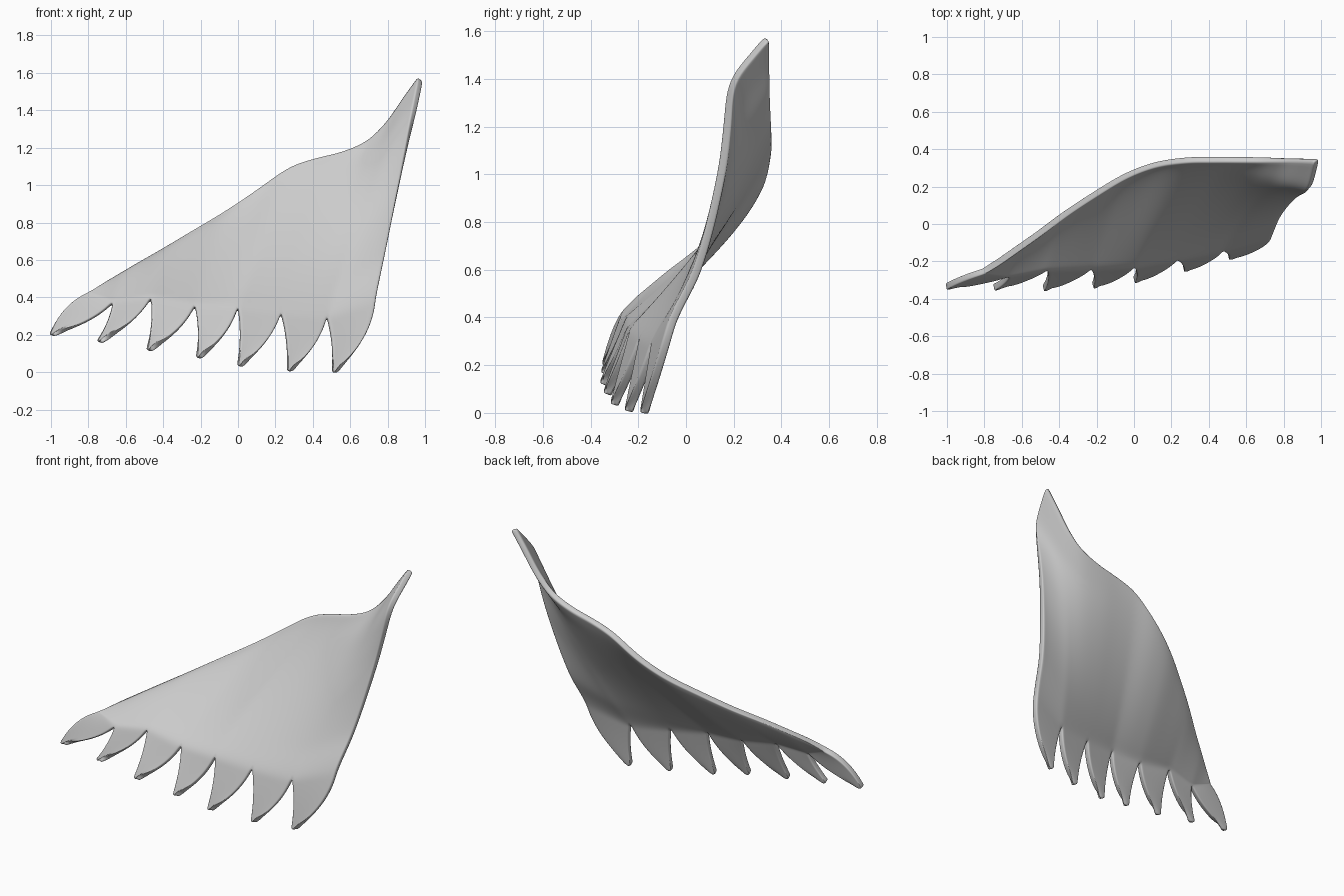
import bpy, bmesh
from mathutils import Vector

cube = bpy.data.objects.get("Cube")
if cube:
    bpy.data.objects.remove(cube)

FEATHERS, COLS, BODY_ROWS, TIP_ROWS = 7, 6, 14, 8


def spline(points, pos):
    """Smooth curve through evenly spaced points, pos counted in points."""
    last = len(points) - 1
    i = min(int(pos), last - 1)
    t = pos - i
    p0, p1, p2, p3 = (Vector(points[max(0, min(last, k))]) for k in range(i - 1, i + 3))
    return 0.5 * (2 * p1 + (p2 - p0) * t + (2 * p0 - 5 * p1 + 4 * p2 - p3) * t ** 2
                  + (3 * p1 - p0 - 3 * p2 + p3) * t ** 3)


def bezier(a, control, b, t):
    return a * (1 - t) ** 2 + control * 2 * t * (1 - t) + b * t ** 2


# Leading edge, two points per feather
top_edge = [(-.80, -.25, .42), (-.72, -.20, .475), (-.62, -.13, .535), (-.50, -.045, .605),
            (-.36, .06, .685), (-.20, .165, .78), (-.04, .26, .875), (.12, .32, .98),
            (.28, .343, 1.09), (.42, .345, 1.14), (.56, .345, 1.175), (.70, .345, 1.235),
            (.81, .345, 1.34), (.90, .345, 1.47), (.98, .343, 1.58)]
# Notches between feathers, and feather tips
notches = [(-.80, -.25, .42), (-.67, -.27, .37), (-.465, -.235, .395), (-.23, -.23, .355),
           (0, -.22, .345), (.23, -.18, .315), (.475, -.13, .295), (.735, -.055, .39)]
tips = [(-1, -.335, .2), (-.745, -.34, .165), (-.48, -.345, .12), (-.215, -.33, .08),
        (.005, -.30, .035), (.27, -.24, .008), (.51, -.175, 0)]
# Forward sweep of the inner edge, from top to root
inner_sweep = [(0, 0, 0), (.36, 0, 0), (.42, 0, 0), (.46, 0, 0), (.54, 0, 0),
               (.64, 0, 0), (.78, 0, 0), (1, 0, 0)]

bm = bmesh.new()


def add_grid(rows):
    verts = [[bm.verts.new(p) for p in row] for row in rows]
    for upper, lower in zip(verts, verts[1:]):
        for k in range(len(upper) - 1):
            bm.faces.new((upper[k], lower[k], lower[k + 1], upper[k + 1]))


def root_point(u):
    i = min(int(u), FEATHERS - 1)
    return Vector(notches[i]).lerp(Vector(notches[i + 1]), u - i)


def body_point(u, t):
    top, root = spline(top_edge, u * 2), root_point(u)
    p = top.lerp(root, t)
    side = max(0, (u - 4.5) / 2.5) ** 2
    sweep = spline(inner_sweep, t * (len(inner_sweep) - 1)).x
    p.y = top.y + (root.y - top.y) * ((1 - side) * t ** 1.2 + side * sweep)
    return p


# Main web, leading edge down to the notches
columns = [k / COLS for k in range(FEATHERS * COLS + 1)]
add_grid([[body_point(u, r / BODY_ROWS) for u in columns] for r in range(BODY_ROWS + 1)])

# Feathers, each tapering to a tip that leans outward
for i, tip in enumerate(tips):
    tip = Vector(tip)
    left, right = Vector(notches[i]), Vector(notches[i + 1])
    left_tip = tip + Vector((-.006, 0, .008))
    right_tip = tip + Vector((.016, 0, .008))
    left_bend = Vector((-.03, 0, .06)) if i == 0 else Vector((.025, 0, 0))
    right_bend = Vector((.09, 0, -.02)) if i == FEATHERS - 1 else Vector((.05, 0, -.03))
    rows = []
    for r in range(TIP_ROWS + 1):
        t = r / TIP_ROWS
        a = bezier(left, (left + left_tip) / 2 + left_bend, left_tip, t)
        b = bezier(right, (right + right_tip) / 2 + right_bend, right_tip, t)
        row = [a.lerp(b, k / COLS) for k in range(COLS + 1)]
        for k, p in enumerate(row):
            f = k / COLS
            p.z -= .04 * f * (1 - f) * t
        rows.append(row)
    add_grid(rows)

bmesh.ops.remove_doubles(bm, verts=bm.verts, dist=.0005)
bmesh.ops.recalc_face_normals(bm, faces=bm.faces)
mesh = bpy.data.meshes.new("wing")
bm.to_mesh(mesh)
bm.free()
wing = bpy.data.objects.new("wing", mesh)
bpy.context.collection.objects.link(wing)

# Thickness and soft rim
shell = wing.modifiers.new("thickness", 'SOLIDIFY')
shell.thickness = .036
shell.offset = 0
shell.edge_crease_inner = shell.edge_crease_outer = .4
smooth = wing.modifiers.new("smooth", 'SUBSURF')
smooth.levels = smooth.render_levels = 2

grey = bpy.data.materials.new("light grey")
grey.use_nodes = True
colour = (.6, .6, .6, 1)
grey.diffuse_color = colour
grey.node_tree.nodes["Principled BSDF"].inputs["Base Color"].default_value = colour
mesh.materials.append(grey)

bpy.context.view_layer.objects.active = wing
wing.select_set(True)
bpy.ops.object.shade_smooth()
